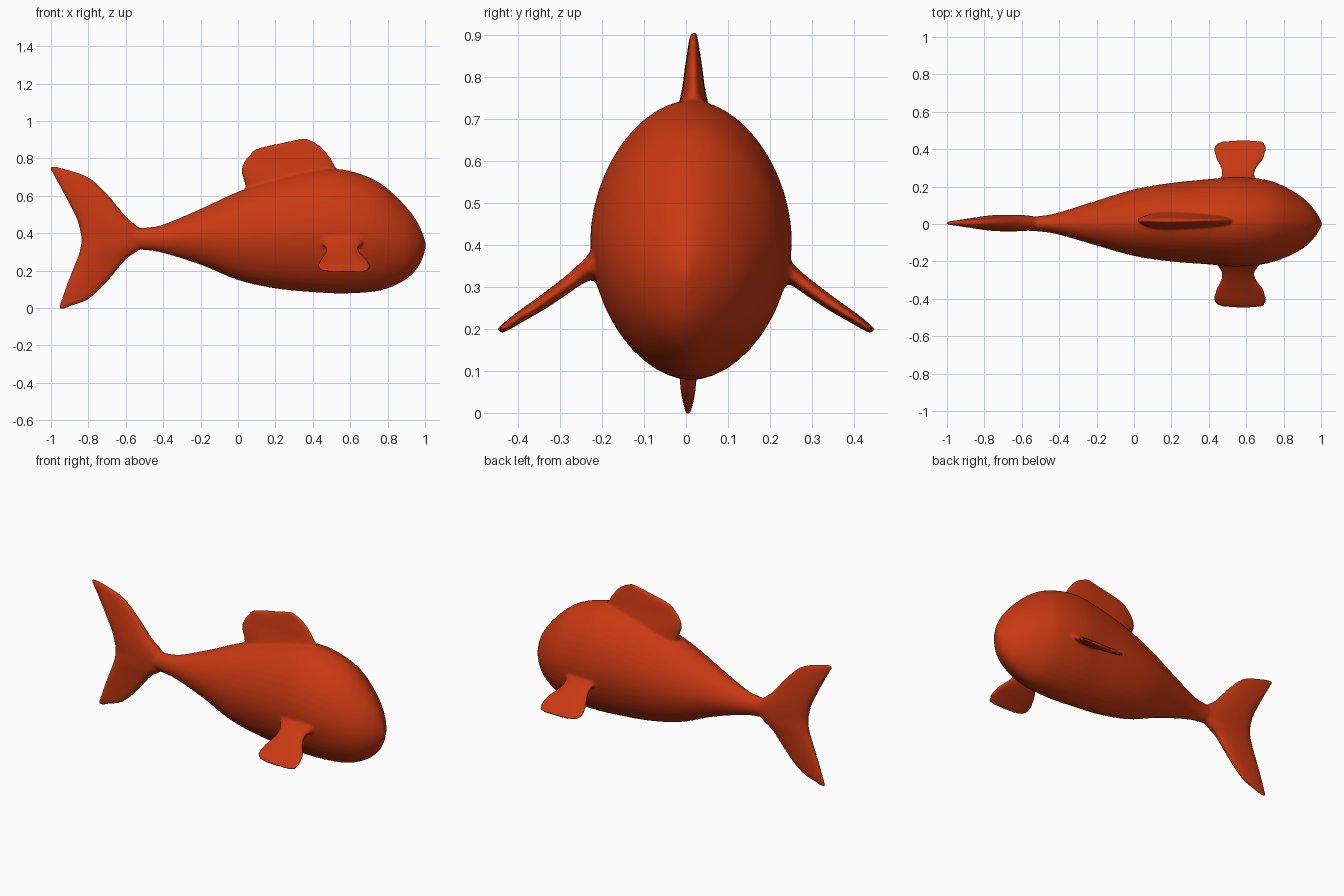
import bpy, bmesh, math
from mathutils import Vector

if "Cube" in bpy.data.objects:
    bpy.data.objects.remove(bpy.data.objects["Cube"])


def spline(rows, steps):
    """Catmull-Rom through rows of numbers."""
    rows = [Vector(r) for r in rows]
    out = []
    for i in range(len(rows) - 1):
        p0, p1, p2 = rows[max(i - 1, 0)], rows[i], rows[i + 1]
        p3 = rows[min(i + 2, len(rows) - 1)]
        for k in range(steps):
            t = k / steps
            out.append(p1 + 0.5 * t * ((p2 - p0) + t * ((2 * p0 - 5 * p1 + 4 * p2 - p3)
                       + t * (3 * (p1 - p2) + p3 - p0))))
    return out + [rows[-1]]


bm = bmesh.new()


def loft(sections, power=1.0, n=48):
    """Skin oval sections given as (centre, half axis u, half axis v)."""
    rings = []
    for c, u, v in sections:
        ring = []
        for k in range(n):
            a = 2 * math.pi * k / n
            ca, sa = math.cos(a), math.sin(a)
            ring.append(bm.verts.new(c + u * math.copysign(abs(ca) ** power, ca)
                                     + v * math.copysign(abs(sa) ** power, sa)))
        rings.append(ring)
    for a, b in zip(rings, rings[1:]):
        for k in range(n):
            bm.faces.new((a[k], a[(k + 1) % n], b[(k + 1) % n], b[k]))
    bm.faces.new(rings[0][::-1])
    bm.faces.new(rings[-1])


# Body: x, top z, bottom z, half width
body = [(-.62, .42, .32, .034), (-.5, .43, .31, .042), (-.4, .447, .294, .06), (-.2, .53, .232, .12),
        (0, .622, .15, .178), (.2, .69, .105, .21), (.4, .735, .085, .228),
        (.55, .742, .078, .24), (.7, .70, .085, .225), (.8, .638, .105, .193),
        (.9, .54, .155, .138), (.96, .458, .215, .08), (.99, .39, .275, .035),
        (1.004, .345, .32, .006)]
loft([(Vector((x, .012 * min(1, (1.004 - x) * 4) * min(1, max(0, x + .6)), (t + b) / 2)),
       Vector((0, w, 0)), Vector((0, 0, (t - b) / 2))) for x, t, b, w in spline(body, 6)], 1.08)


# Upright fins: z, back x, front x, half thickness
def upright_fin(rows, y):
    loft([(Vector(((a + b) / 2, y, z)), Vector(((b - a) / 2, 0, 0)), Vector((0, h, 0)))
          for z, a, b, h in spline(rows, 5)], .8)


upright_fin([(.757, -1.006, -.975, .006), (.745, -1.006, -.93, .010), (.70, -.98, -.80, .018),
             (.61, -.93, -.70, .028), (.49, -.868, -.60, .04), (.43, -.848, -.53, .044),
             (.37, -.838, -.48, .044), (.31, -.845, -.53, .042), (.26, -.862, -.60, .036),
             (.14, -.91, -.70, .025), (.05, -.942, -.795, .017), (.015, -.955, -.88, .010),
             (-.005, -.96, -.93, .006)], .005)
upright_fin([(.55, .05, .53, .06), (.66, .038, .54, .05), (.73, .018, .53, .036),
             (.78, .032, .508, .026), (.82, .062, .483, .021), (.853, .102, .456, .016),
             (.885, .24, .415, .011), (.905, .33, .37, .007)], .018)

# Side fins: y, z, back x, front x, half thickness
side = [(.17, .37, .42, .69, .05), (.225, .345, .45, .665, .028), (.26, .322, .468, .645, .02),
        (.30, .292, .464, .655, .018), (.35, .257, .438, .693, .016),
        (.40, .225, .424, .706, .013), (.43, .204, .44, .70, .010), (.446, .194, .49, .68, .006)]
for s in (-1, 1):
    loft([(Vector(((a + b) / 2, s * y, z)), Vector(((b - a) / 2, 0, 0)),
           Vector((0, s * .56, .83)) * h) for y, z, a, b, h in spline(side, 5)], .8)

bmesh.ops.recalc_face_normals(bm, faces=bm.faces)
mesh = bpy.data.meshes.new("fish")
bm.to_mesh(mesh)
bm.free()
fish = bpy.data.objects.new("fish", mesh)
bpy.context.collection.objects.link(fish)

# Fuse body and fins into one skin with soft joints
fuse = fish.modifiers.new("fuse", 'REMESH')
fuse.mode = 'VOXEL'
fuse.voxel_size = .008
fuse.use_smooth_shade = True
soften = fish.modifiers.new("soften", 'SMOOTH')
soften.factor = .5
soften.iterations = 6

mat = bpy.data.materials.new("orange_red")
mat.diffuse_color = (.58, .04, .006, 1)
mat.use_nodes = True
mat.node_tree.nodes["Principled BSDF"].inputs["Base Color"].default_value = mat.diffuse_color
mesh.materials.append(mat)
